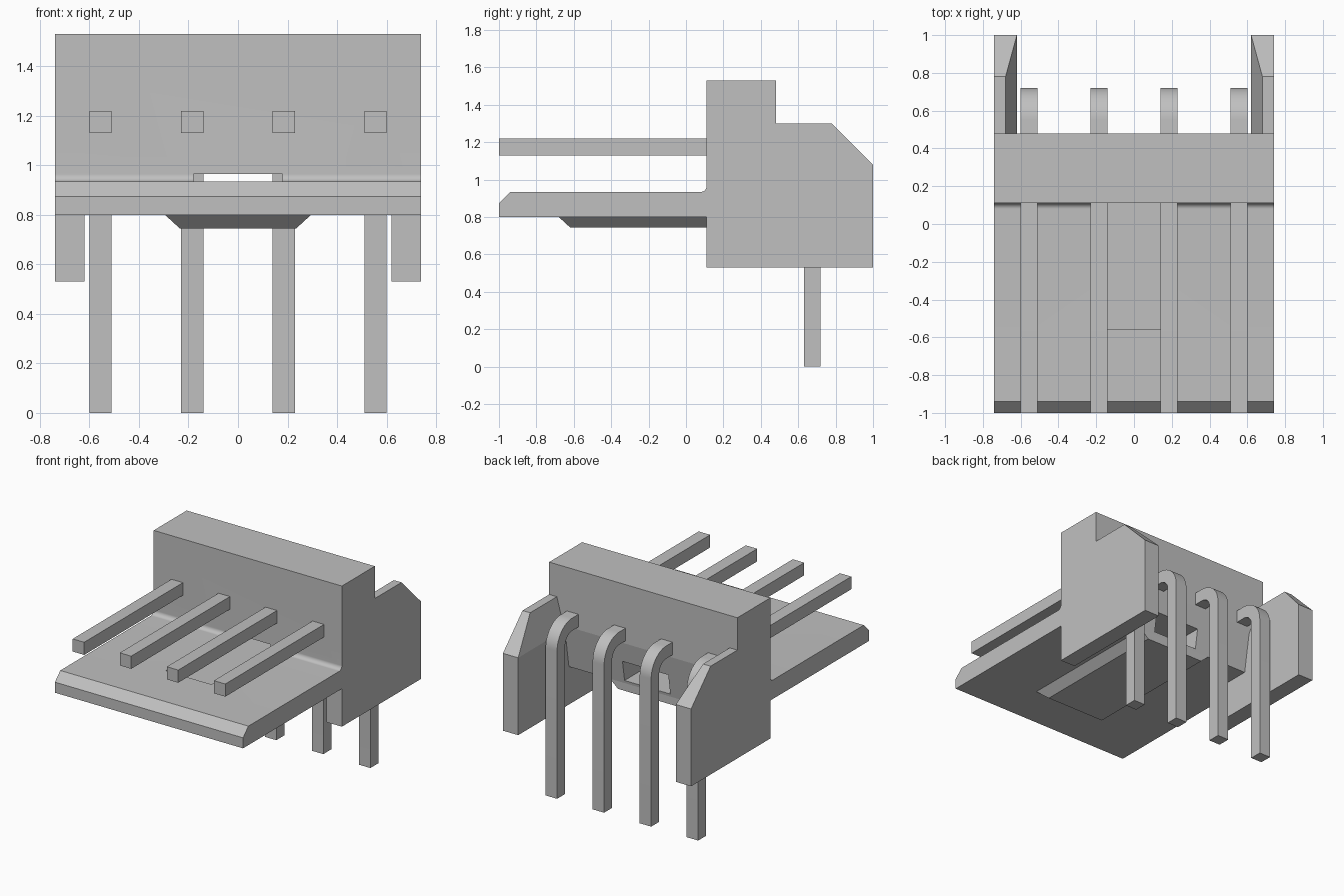
import bpy, bmesh, math
from mathutils import Vector

if "Cube" in bpy.data.objects:
    bpy.data.objects.remove(bpy.data.objects["Cube"], do_unlink=True)

GREY = (0.527, 0.527, 0.527, 1.0)
mat = bpy.data.materials.new("light_grey")
mat.use_nodes = True
mat.diffuse_color = GREY
mat.node_tree.nodes["Principled BSDF"].inputs["Base Color"].default_value = GREY


def finish(name, bm):
    bmesh.ops.recalc_face_normals(bm, faces=bm.faces)
    me = bpy.data.meshes.new(name)
    bm.to_mesh(me)
    bm.free()
    me.materials.append(mat)
    ob = bpy.data.objects.new(name, me)
    bpy.context.collection.objects.link(ob)
    return ob


def extrude_x(profile, x0, x1):
    """Solid from a (y, z) profile spanning x0..x1."""
    bm = bmesh.new()
    face = bm.faces.new([bm.verts.new((x0, y, z)) for y, z in profile])
    ext = bmesh.ops.extrude_face_region(bm, geom=[face])["geom"]
    for v in ext:
        if isinstance(v, bmesh.types.BMVert):
            v.co.x = x1
    return bm


def arc(cy, cz, r, a0, a1, n=16):
    return [(cy + r * math.cos(math.radians(a0 + (a1 - a0) * i / n)),
             cz + r * math.sin(math.radians(a0 + (a1 - a0) * i / n)))
            for i in range(n + 1)]


def activate(ob):
    bpy.ops.object.select_all(action='DESELECT')
    ob.select_set(True)
    bpy.context.view_layer.objects.active = ob


def combine(target, other, operation):
    activate(target)
    mod = target.modifiers.new("combine", 'BOOLEAN')
    mod.operation, mod.solver, mod.object = operation, 'EXACT', other
    bpy.ops.object.modifier_apply(modifier=mod.name)
    bpy.data.objects.remove(other, do_unlink=True)


def smooth(ob):
    activate(ob)
    bpy.ops.object.shade_smooth_by_angle(angle=math.radians(7.5))


# Housing core: upright wall with a filleted front plate and a drafted lower back
core = [(0.48, 1.53), (0.11, 1.53)]
core += arc(0.08, 0.965, 0.03, 0, -90)
core += [(-0.94, 0.935), (-1.0, 0.875), (-1.0, 0.80), (0.43, 0.80), (0.48, 1.11)]
housing = finish("housing", extrude_x(core, -0.74, 0.74))

# Side arms, with the inner face leaning outward near the top
arm_profile = [(0.11, 0.53), (1.0, 0.53), (1.0, 1.08), (0.78, 1.30), (0.11, 1.30)]
for s in (-1, 1):
    bm = extrude_x(arm_profile, s * 0.62, s * 0.74)
    bmesh.ops.bisect_plane(bm, geom=bm.verts[:] + bm.edges[:] + bm.faces[:], dist=1e-5,
                           plane_co=Vector((0, 0, 1.08)), plane_no=Vector((0, 0, 1)))
    for v in bm.verts:
        if v.co.z > 1.2 and abs(v.co.x) < 0.65:
            v.co.x = s * 0.68
    combine(housing, finish("side_arm", bm), 'UNION')

# Tapered rib below the plate
bm = extrude_x([(-0.68, 0.80), (-0.62, 0.745), (0.43, 0.745), (0.43, 0.80)], -0.295, 0.295)
for v in bm.verts:
    if v.co.z < 0.78:
        v.co.x = math.copysign(0.235, v.co.x)
    else:
        v.co.z = 0.80
combine(housing, finish("rib", bm), 'UNION')

# Slot along the plate and through the wall
slot = finish("slot_cutter", extrude_x(
    [(-0.555, 0.82), (0.60, 0.82), (0.60, 0.965), (-0.555, 0.965)], -0.18, 0.18))
combine(housing, slot, 'DIFFERENCE')
smooth(housing)

# Four bent square pins
pin_profile = [(-1.0, 1.13), (-1.0, 1.22)]
pin_profile += arc(0.55, 1.05, 0.17, 90, 0)
pin_profile += [(0.72, 0.0), (0.63, 0.0)]
pin_profile += arc(0.55, 1.05, 0.08, 0, 90)
for i, x in enumerate((-0.555, -0.185, 0.185, 0.555)):
    smooth(finish(f"pin_{i + 1}", extrude_x(pin_profile, x - 0.045, x + 0.045)))
